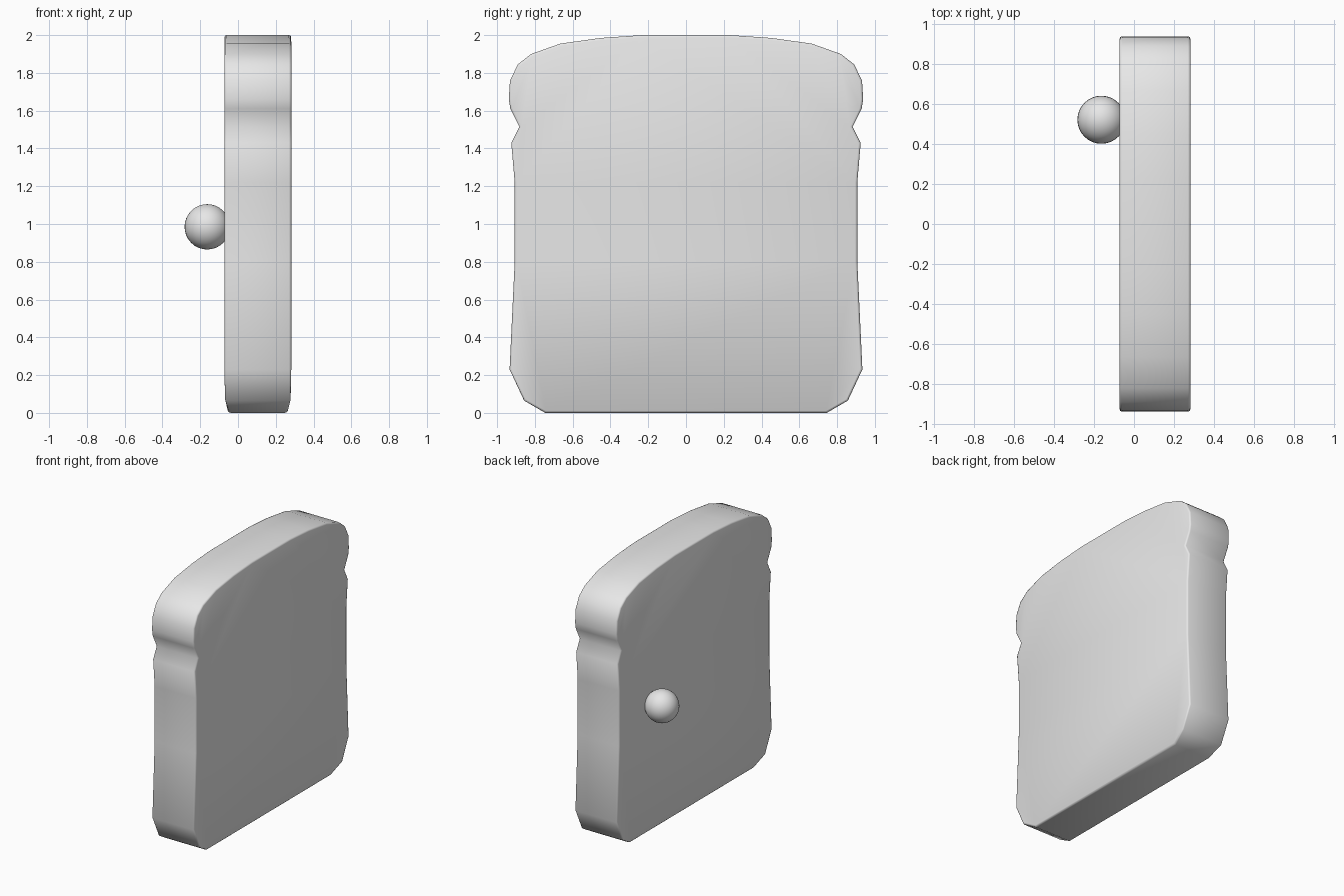
import bpy, bmesh, math

if "Cube" in bpy.data.objects:
    bpy.data.objects.remove(bpy.data.objects["Cube"])

grey = bpy.data.materials.new("plain grey")
grey.diffuse_color = (0.8, 0.8, 0.8, 1)
grey.use_nodes = True
grey.node_tree.nodes["Principled BSDF"].inputs["Base Color"].default_value = grey.diffuse_color

X0, X1 = -0.072, 0.282
# right half of the slice outline (y, z), bottom to top
half = [(0.745, 0), (0.857, 0.065), (0.934, 0.23), (0.907, 0.8), (0.907, 1.22),
        (0.925, 1.43), (0.882, 1.515), (0.93, 1.61), (0.938, 1.66), (0.932, 1.76),
        (0.89, 1.845), (0.82, 1.9), (0.665, 1.955), (0.45, 1.985), (0.23, 2.0)]
outline = half + [(-y, z) for y, z in reversed(half)]

# bread slice: outline extruded through its thickness, pinched at the base
bm = bmesh.new()
rings = []
for x, inward in ((X0, 1), (X1, -1)):
    rings.append([bm.verts.new((x + (0.022 * inward if z == 0 else 0), y, z)) for y, z in outline])
a, b = rings
n = len(outline)
for i in range(n):
    j = (i + 1) % n
    bm.faces.new((a[i], a[j], b[j], b[i]))
caps = [bm.faces.new(a), bm.faces.new(b)]
rim = list({e for f in caps for e in f.edges})
bmesh.ops.recalc_face_normals(bm, faces=bm.faces[:])
bmesh.ops.bevel(bm, geom=rim, offset=0.012, segments=2, profile=0.5, affect='EDGES')
bmesh.ops.triangulate(bm, faces=[f for f in bm.faces if len(f.verts) > 4])
me = bpy.data.meshes.new("bread_slice")
bm.to_mesh(me)
bm.free()
slice_ob = bpy.data.objects.new("bread_slice", me)
bpy.context.collection.objects.link(slice_ob)

# round knob on the back face
bpy.ops.mesh.primitive_uv_sphere_add(segments=32, ring_count=16, radius=0.12,
                                     location=(-0.163, 0.521, 0.985))
knob = bpy.context.object
knob.name = "round_knob"

for ob in (slice_ob, knob):
    ob.data.materials.append(grey)
    bpy.ops.object.select_all(action='DESELECT')
    ob.select_set(True)
    bpy.context.view_layer.objects.active = ob
    bpy.ops.object.shade_smooth_by_angle(angle=math.radians(50))
